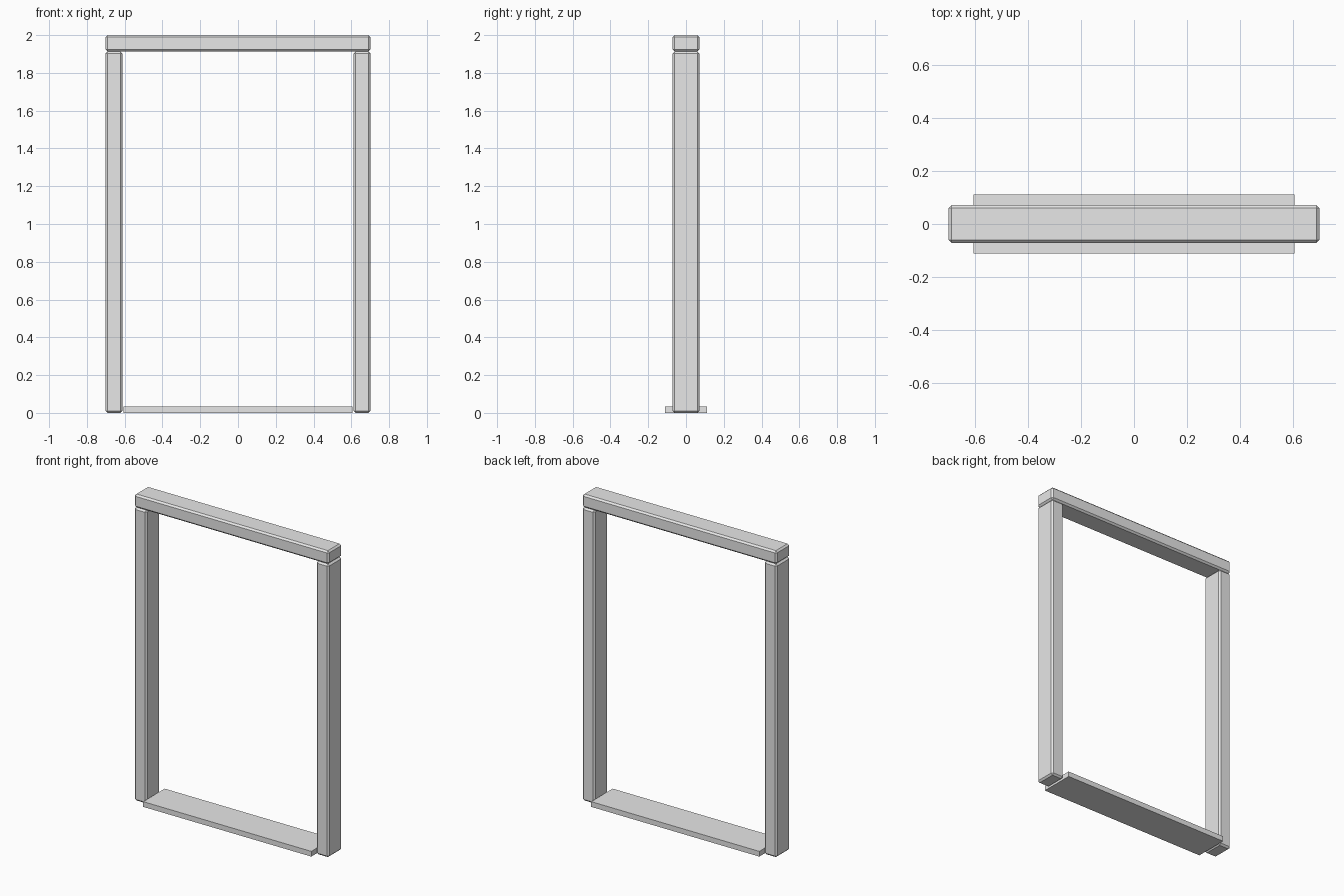
import bpy
import bmesh

if "Cube" in bpy.data.objects:
    bpy.data.objects.remove(bpy.data.objects["Cube"])

grey = bpy.data.materials.new("light grey")
grey.diffuse_color = (0.8, 0.8, 0.8, 1)
grey.use_nodes = True
grey.node_tree.nodes["Principled BSDF"].inputs["Base Color"].default_value = grey.diffuse_color


def beam(name, x, y, z, bevel=0):
    """Box from (min, max) ranges, with optional chamfered edges."""
    bm = bmesh.new()
    bmesh.ops.create_cube(bm, size=1)
    for v in bm.verts:
        v.co = [r[0] if c < 0 else r[1] for c, r in zip(v.co, (x, y, z))]
    bmesh.ops.recalc_face_normals(bm, faces=bm.faces)
    if bevel:
        bmesh.ops.bevel(bm, geom=bm.edges[:], offset=bevel, segments=1,
                        profile=0.5, affect='EDGES')
    mesh = bpy.data.meshes.new(name)
    bm.to_mesh(mesh)
    bm.free()
    mesh.materials.append(grey)
    obj = bpy.data.objects.new(name, mesh)
    bpy.context.collection.objects.link(obj)
    return obj


OUTER, INNER, DEPTH = 0.702, 0.612, 0.071
JOINT = 1.914
CHAMFER = 0.011

# Side posts
beam("left_post", (-OUTER, -INNER), (-DEPTH, DEPTH), (0, JOINT), CHAMFER)
beam("right_post", (INNER, OUTER), (-DEPTH, DEPTH), (0, JOINT), CHAMFER)

# Top beam resting on the posts
beam("lintel", (-OUTER, OUTER), (-DEPTH, DEPTH), (JOINT, 2.0), CHAMFER)

# Wider flat threshold board between the posts
beam("threshold", (-0.607, 0.607), (-0.111, 0.111), (0, 0.034))
